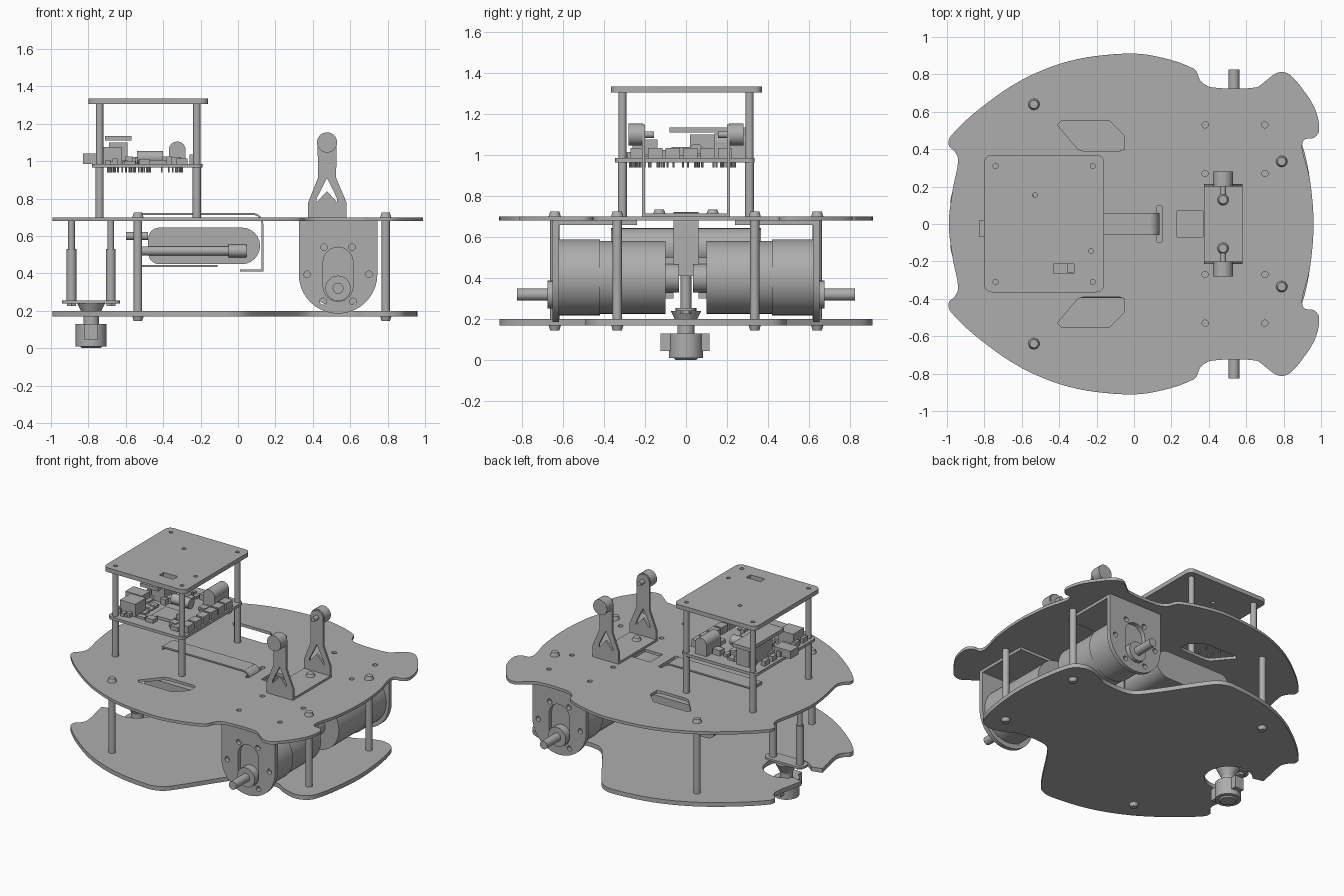
import bpy
import bmesh
import math
import random
from mathutils import Matrix, Vector

default_cube = bpy.data.objects.get("Cube")
if default_cube:
    bpy.data.objects.remove(default_cube, do_unlink=True)

GREY = (0.42, 0.42, 0.42, 1.0)
grey = bpy.data.materials.new("plain grey")
grey.use_nodes = True
grey.diffuse_color = GREY
grey.node_tree.nodes["Principled BSDF"].inputs["Base Color"].default_value = GREY


# ---- helpers ----
def finish(name, mesh):
    part = bpy.data.objects.new(name, mesh)
    bpy.context.scene.collection.objects.link(part)
    mesh.materials.clear()
    mesh.materials.append(grey)
    bpy.ops.object.select_all(action="DESELECT")
    part.select_set(True)
    bpy.context.view_layer.objects.active = part
    bpy.ops.object.shade_smooth_by_angle(angle=math.radians(35))
    return part


def box(name, low, high):
    bm = bmesh.new()
    bmesh.ops.create_cube(bm, size=1)
    low, high = Vector(low), Vector(high)
    size = high - low
    for v in bm.verts:
        v.co = Vector(c * s for c, s in zip(v.co, size)) + (low + high) / 2
    mesh = bpy.data.meshes.new(name)
    bm.to_mesh(mesh)
    bm.free()
    return finish(name, mesh)


def rod(name, start, end, radius, end_radius=None, sides=24):
    start, end = Vector(start), Vector(end)
    axis = end - start
    turn = axis.to_track_quat("Z", "Y").to_matrix().to_4x4()
    bm = bmesh.new()
    bmesh.ops.create_cone(bm, cap_ends=True, segments=sides, radius1=radius,
                          radius2=end_radius or radius, depth=axis.length,
                          matrix=Matrix.Translation((start + end) / 2) @ turn)
    mesh = bpy.data.meshes.new(name)
    bm.to_mesh(mesh)
    bm.free()
    return finish(name, mesh)


def slab(name, loops, low, high, upright=False):
    """Extrude an outline with holes along z, or along y when upright."""
    curve = bpy.data.curves.new(name, "CURVE")
    curve.dimensions = "2D"
    curve.fill_mode = "BOTH"
    curve.extrude = (high - low) / 2
    for loop in loops:
        spline = curve.splines.new("POLY")
        spline.points.add(len(loop) - 1)
        for point, (a, b) in zip(spline.points, loop):
            point.co = (a, b, 0, 1)
        spline.use_cyclic_u = True
    source = bpy.data.objects.new(name + " outline", curve)
    bpy.context.scene.collection.objects.link(source)
    bpy.context.view_layer.update()
    ready = source.evaluated_get(bpy.context.evaluated_depsgraph_get())
    mesh = bpy.data.meshes.new_from_object(ready)
    bpy.data.objects.remove(source, do_unlink=True)
    middle = (low + high) / 2
    if upright:
        mesh.transform(Matrix.Translation((0, middle, 0)) @ Matrix.Rotation(math.pi / 2, 4, "X"))
    else:
        mesh.transform(Matrix.Translation((0, 0, middle)))
    bm = bmesh.new()
    bm.from_mesh(mesh)
    bmesh.ops.remove_doubles(bm, verts=bm.verts, dist=1e-5)
    bmesh.ops.recalc_face_normals(bm, faces=bm.faces)
    bm.to_mesh(mesh)
    bm.free()
    return finish(name, mesh)


def arc(a, b, radius, start=0, end=360, steps=20):
    count = steps if end - start == 360 else steps + 1
    angles = [math.radians(start + (end - start) * i / steps) for i in range(count)]
    return [(a + radius * math.cos(t), b + radius * math.sin(t)) for t in angles]


def rounded(left, right, low, high, radius):
    return (arc(right - radius, high - radius, radius, 0, 90, 6)
            + arc(left + radius, high - radius, radius, 90, 180, 6)
            + arc(left + radius, low + radius, radius, 180, 270, 6)
            + arc(right - radius, low + radius, radius, 270, 359.9, 6))


def flip(loop):
    return [(a, -b) for a, b in reversed(loop)]


def flowing(points, steps=5):
    """Closed smooth curve through the points."""
    pts = [Vector(p) for p in points]
    result = []
    for i, p in enumerate(pts):
        before, q, after = pts[i - 1], pts[(i + 1) % len(pts)], pts[(i + 2) % len(pts)]
        span = (q - p).length
        m = (q - before).normalized() * span
        n = (after - p).normalized() * span
        for k in range(steps):
            t = k / steps
            c = (p * (2*t**3 - 3*t*t + 1) + m * (t**3 - 2*t*t + t)
                 + q * (3*t*t - 2*t**3) + n * (t**3 - t*t))
            result.append((c.x, c.y))
    return result


# ---- deck plates ----
rear_edge = [(-.07, .91), (-.35, .87), (-.6, .77), (-.82, .62), (-.98, .47),
             (-.99, .42), (-.96, .39), (-.94, .34), (-.97, .18)]
upper_half = [(.94, .24), (.9, .4), (.91, .45), (.96, .46), (.99, .5), (.97, .61),
              (.91, .71), (.83, .8), (.77, .81), (.71, .77), (.65, .73), (.42, .73),
              (.36, .76), (.32, .83), (.1, .9)] + rear_edge
lower_half = [(.94, .24), (.9, .42), (.86, .47), (.78, .49), (.68, .46), (.6, .42),
              (.4, .42), (.32, .48), (.08, .83), (.02, .89)] + rear_edge
upper_outline = flowing([(.96, 0)] + upper_half + [(-.99, 0)] + flip(upper_half))
window = [(-.41, .53), (-.39, .55), (-.13, .55), (-.05, .47), (-.05, .4), (-.08, .39), (-.27, .39), (-.3, .4)]
upper_holes = [window, flip(window), rounded(.12, .15, -.1, .1, .014),
               [(.23, -.07), (.37, -.07), (.37, .07), (.23, .07)]]
for x in (.38, .7):
    for y in (-.53, -.27, .27, .53):
        upper_holes.append(arc(x, y, .017, steps=12))
slab("upper_deck", [upper_outline] + upper_holes, .68, .7)

right_of_caster = flowing([(.96, 0)] + lower_half + [(-.985, .1), (-.985, -.1)] + flip(lower_half))
caster_notch = arc(-.79, 0, .155, -140, 140)
split = max(i for i, p in enumerate(right_of_caster) if p[0] < -.9 and p[1] > .11) + 1
resume = min(i for i, p in enumerate(right_of_caster) if p[0] < -.9 and p[1] < -.11)
slab("lower_deck", [right_of_caster[:split] + caster_notch[::-1] + right_of_caster[resume:]], .17, .2)

# ---- posts and screws between decks ----
for x, y in ((-.535, .64), (.79, .335)):
    for side in (-1, 1):
        rod("deck_post", (x, side * y, .2), (x, side * y, .68), .023, sides=12)
        rod("deck_screw_top", (x, side * y, .7), (x, side * y, .725), .03, .022)
        rod("deck_screw_bottom", (x, side * y, .145), (x, side * y, .17), .022, .03)

# ---- raised tower: posts, circuit board, cover ----
tower_holes = []
for x in (-.74, -.22):
    for y in (-.31, .31):
        tower_holes.append(arc(x, y, .014, steps=12))
        rod("tower_post_lower", (x, y, .7), (x, y, .965), .022, sides=12)
        rod("tower_post_upper", (x, y, .985), (x, y, 1.305), .02, sides=12)
cover_holes = tower_holes + [arc(-.53, .155, .013, steps=12), arc(-.23, -.145, .013, steps=12),
                             [(-.43, -.265), (-.32, -.265), (-.32, -.215), (-.43, -.215)]]
slab("tower_cover", [rounded(-.8, -.16, -.365, .37, .04)] + cover_holes, 1.305, 1.335)
slab("circuit_board", [rounded(-.78, -.19, -.345, .335, .03)], .965, .985)

board = .985
box("usb_socket", (-.83, -.07, board), (-.7, .02, board + .055))
box("port_block", (-.74, -.26, board), (-.62, -.14, board + .09))
box("main_chip", (-.53, -.2, board), (-.38, -.05, board + .02))
box("power_jack", (-.37, .14, board), (-.28, .3, board + .07))
rod("power_jack_barrel", (-.325, .14, 1.06), (-.325, .3, 1.06), .045)
rod("capacitor", (-.54, .05, 1.02), (-.4, .05, 1.02), .035)
box("module_header", (-.69, .02, board), (-.59, .28, 1.1))
box("module_board", (-.71, -.08, 1.11), (-.57, .3, 1.135))
for i in range(6):
    y = -.27 + i * .085
    box("terminal", (-.26, y, board), (-.2, y + .07, board + .05))
    box("rear_header", (-.76, y, board), (-.73, y + .05, board + .035))
random.seed(4)
for i in range(45):
    x, y = random.uniform(-.7, -.28), random.uniform(-.3, .28)
    w, d = random.uniform(.01, .03), random.uniform(.01, .03)
    box("small_component", (x - w, y - d, board), (x + w, y + d, board + random.uniform(.01, .04)))
    rod("solder_pin", (x, y, .94), (x, y, .966), .005, sides=6)

# ---- fork bracket on the front of the upper deck ----
cheek = [(.375, .7), (.58, .7), (.58, .78), (.525, .91)] + arc(.476, 1.1, .05, 0, 180, 12) + [(.427, .91), (.375, .78)]
chevron = [(.42, .8), (.476, .91), (.53, .8), (.53, .78), (.476, .84), (.42, .78)]
box("fork_base", (.375, -.205, .7), (.58, .205, .715))
for side in (-1, 1):
    inner, outer = sorted((side * .2, side * .215))
    slab("fork_cheek", [cheek, chevron], inner, outer, upright=True)
    rod("fork_knob", (.476, side * .21, 1.1), (.476, side * .28, 1.1), .054)
    rod("fork_pin", (.476, side * .155, 1.1), (.476, side * .21, 1.1), .016)
    rod("fork_screw", (.476, side * .13, .715), (.476, side * .13, .735), .03, .022)

# ---- drive motors with brackets ----
plate = [(.745, .68), (.325, .68)] + arc(.535, .395, .21, 180, 360)
slot = arc(.535, .46, .08, 0, 180, 12) + arc(.535, .33, .08, 180, 360, 12)
mounts = [arc(x, z, .018, steps=12) for x, z in
          ((.46, .54), (.61, .54), (.37, .395), (.7, .395), (.455, .25), (.615, .25))]
for side in (-1, 1):
    inner, outer = sorted((side * .62, side * .65))
    slab("motor_bracket", [plate, slot] + mounts, inner, outer, upright=True)
    inner, outer = sorted((side * .24, side * .65))
    box("bracket_flange", (.325, inner, .66), (.745, outer, .68))
    rod("motor_body", (.54, side * .1, .404), (.54, side * .42, .404), .178, sides=48)
    rod("motor_gearbox", (.54, side * .42, .404), (.54, side * .62, .404), .185, sides=48)
    rod("motor_rear_cap", (.54, side * .035, .4), (.54, side * .1, .4), .07)
    rod("shaft_boss", (.535, side * .6, .32), (.535, side * .675, .32), .068)
    rod("drive_shaft", (.535, side * .6, .32), (.535, side * .825, .32), .029)
    for z in (.3, .47):
        box("motor_terminal", (.52, min(side * .06, side * .1), z), (.56, max(side * .06, side * .1), z + .03))

# ---- battery pack, cable and strap under the upper deck ----
pack = arc(.02, .547, .098, -90, 90, 12) + arc(-.42, .585, .06, 90, 180, 6) + arc(-.42, .509, .06, 180, 270, 6)
slab("battery_pack", [pack], -.365, .365, upright=True)
rod("battery_plug", (-.6, -.2, .6), (-.48, -.2, .6), .022)
rod("cable", (-.52, -.37, .52), (-.05, -.37, .52), .025)
rod("cable_end", (-.05, -.37, .52), (.045, -.37, .52), .034)
thin = .01
box("strap_top", (-.55, -.06, .712), (.09, .06, .722))
bend_outer = arc(.08, .667, .055, 0, 90, 8)
bend_inner = arc(.08, .667, .055 - thin, 0, 90, 8)
slab("strap_front", [[(.135, .41)] + bend_outer + bend_inner[::-1] + [(.125, .42), (.01, .42), (.01, .41)]],
     -.06, .06, upright=True)
box("strap_rear", (-.55, -.06, .44), (-.54, .06, .72))
box("strap_lower", (-.54, -.06, .435), (-.11, .06, .445))

# ---- rear caster ----
for x in (-.89, -.68):
    rod("caster_post_upper", (x, 0, .53), (x, 0, .68), .018, sides=12)
    rod("caster_post_lower", (x, 0, .25), (x, 0, .53), .026, sides=12)
    rod("caster_nut", (x, 0, .225), (x, 0, .24), .028, sides=6)
slab("caster_flange", [rounded(-.94, -.63, -.05, .05, .045)], .24, .255)
rod("caster_funnel", (-.785, 0, .17), (-.785, 0, .24), .04, .075)
rod("caster_neck", (-.785, 0, .12), (-.785, 0, .18), .042)
rod("caster_housing", (-.785, 0, .01), (-.785, 0, .13), .083, sides=32)
box("caster_lugs", (-.82, -.125, .045), (-.75, .115, .13))
rod("caster_ball", (-.785, 0, 0), (-.785, 0, .02), .05, .07)
